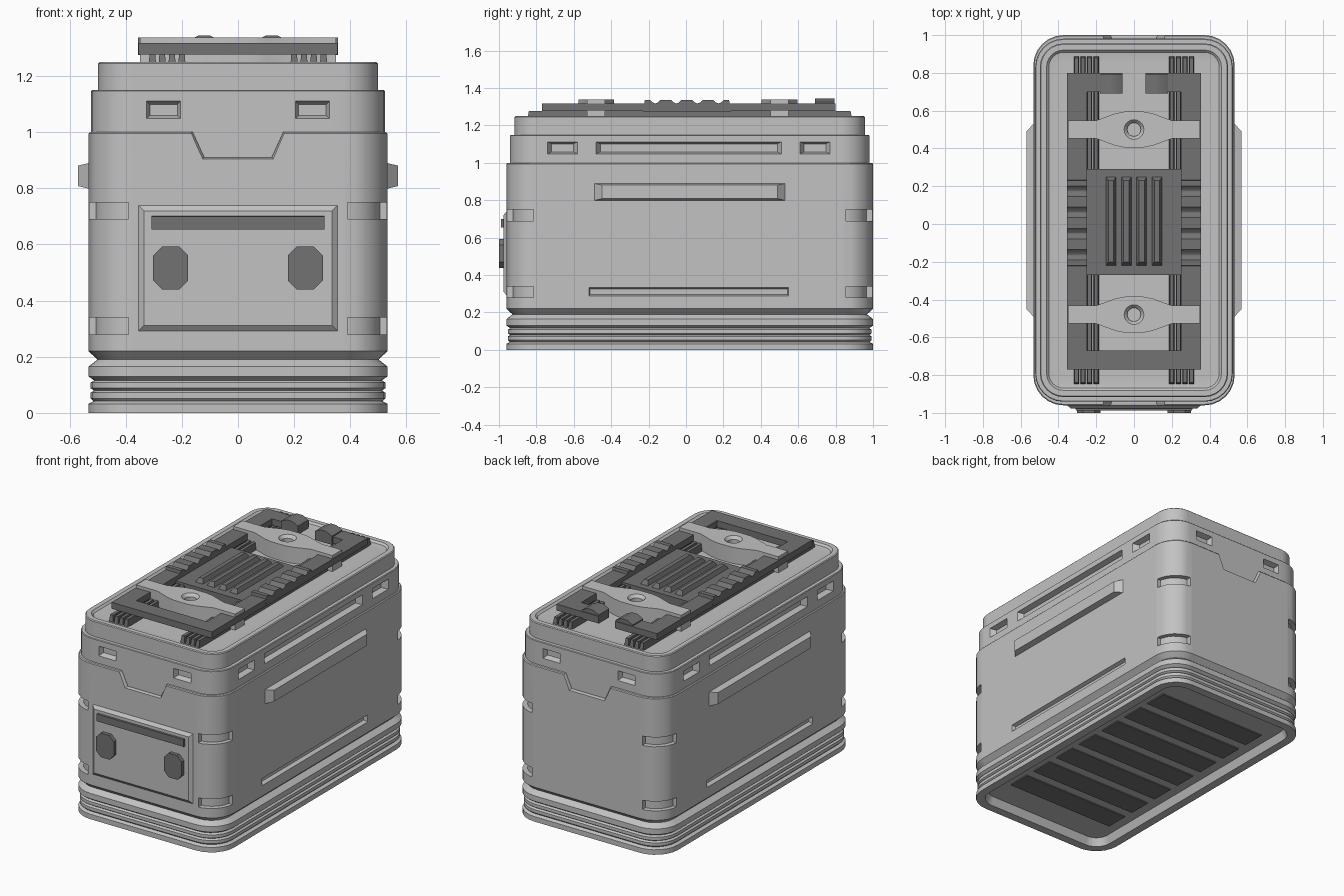
import bpy, bmesh, math

cube = bpy.data.objects.get("Cube")
if cube:
    bpy.data.objects.remove(cube, do_unlink=True)

HX, HY, CY, R = 0.533, 0.98, 0.02, 0.16
FRONT = CY - HY


def material(name, v):
    m = bpy.data.materials.new(name)
    m.use_nodes = True
    m.diffuse_color = (v, v, v, 1)
    m.node_tree.nodes["Principled BSDF"].inputs["Base Color"].default_value = (v, v, v, 1)
    return m


LIGHT = material("light grey", 0.54)
DARK = material("dark grey", 0.17)


def loft(bm, loops):
    """Skin a stack of matching closed loops and cap both ends."""
    rings = [[bm.verts.new(p) for p in loop] for loop in loops]
    n = len(rings[0])
    for a, b in zip(rings, rings[1:]):
        for i in range(n):
            j = (i + 1) % n
            bm.faces.new((a[i], a[j], b[j], b[i]))
    bm.faces.new(rings[0][::-1])
    bm.faces.new(rings[-1])


def finish(name, bm, mat, angle=30):
    bmesh.ops.recalc_face_normals(bm, faces=bm.faces[:])
    me = bpy.data.meshes.new(name)
    bm.to_mesh(me)
    bm.free()
    me.materials.append(mat)
    ob = bpy.data.objects.new(name, me)
    bpy.context.collection.objects.link(ob)
    if angle:
        smooth(ob, angle)
    return ob


def smooth(ob, angle=30):
    bpy.ops.object.select_all(action='DESELECT')
    ob.select_set(True)
    bpy.context.view_layer.objects.active = ob
    bpy.ops.object.shade_smooth_by_angle(angle=math.radians(angle))


def rounded(inset, z, extra=0.0, seg=6):
    """Rounded rectangle footprint of the case, shrunk by inset (and extra along y)."""
    r = max(R - inset, 0.03)
    cx, cy = HX - inset - r, HY - inset - extra - r
    pts = []
    for k, (sx, sy) in enumerate([(1, 1), (-1, 1), (-1, -1), (1, -1)]):
        for i in range(seg + 1):
            a = math.pi / 2 * (k + i / seg)
            pts.append((sx * cx + r * math.cos(a), CY + sy * cy + r * math.sin(a), z))
    return pts


def box(bm, x0, x1, y0, y1, z0, z1):
    loft(bm, [[(x0, y0, z), (x1, y0, z), (x1, y1, z), (x0, y1, z)] for z in (z0, z1)])


def side_taper(bm, s, xa, xb, y0, y1, z0, z1, ty, tz):
    """Block facing +-x that narrows by ty, tz from xa to xb."""
    loft(bm, [[(s * x, y0 + a, z0 + b), (s * x, y1 - a, z0 + b),
               (s * x, y1 - a, z1 - b), (s * x, y0 + a, z1 - b)]
              for x, a, b in ((xa, 0, 0), (xb, ty, tz))])


def end_taper(bm, ya, yb, x0, x1, z0, z1, t):
    """Block facing +-y that narrows by t from ya to yb."""
    loft(bm, [[(x0 + a, y, z0 + a), (x1 - a, y, z0 + a),
               (x1 - a, y, z1 - a), (x0 + a, y, z1 - a)] for y, a in ((ya, 0), (yb, t))])


def prism(bm, pts, z0, z1):
    loft(bm, [[(x, y, z) for x, y in pts] for z in (z0, z1)])


def cut(ob, bm):
    cutter = finish("cutter", bm, LIGHT, 0)
    mod = ob.modifiers.new("cut", 'BOOLEAN')
    mod.operation, mod.solver, mod.object = 'DIFFERENCE', 'EXACT', cutter
    bpy.context.view_layer.objects.active = ob
    bpy.ops.object.modifier_apply(modifier=mod.name)
    bpy.data.objects.remove(cutter, do_unlink=True)
    smooth(ob)
    weighted = ob.modifiers.new("even_shading", 'WEIGHTED_NORMAL')
    weighted.keep_sharp = True
    weighted.weight = 100


# Lower shell with ribbed base and hollow underside
profile = [(0.075, 0.05), (0.055, 0), (0, 0), (0, 0.032), (0.018, 0.042), (0.008, 0.052),
           (0.008, 0.072), (0.02, 0.08), (0.008, 0.088), (0.008, 0.108), (0.02, 0.116),
           (0, 0.13), (0, 0.165), (0.032, 0.19), (0, 0.22), (0, 0.995), (0.005, 1.0)]
bm = bmesh.new()
loft(bm, [rounded(i, z) for i, z in profile])
lower = finish("lower_shell", bm, LIGHT)

# Cuts in the lower shell: corner pockets, end notches, long side grooves
bm = bmesh.new()
for sx in (-1, 1):
    for z in (0.28, 0.69):
        for sy in (-1, 1):
            xs = sorted((sx * 0.39, sx * 0.7))
            ys = sorted((CY + sy * 0.835, CY + sy * 1.2))
            box(bm, *xs, *ys, z, z + 0.06)
    side_taper(bm, sx, 0.54, 0.50, -0.52, 0.55, 0.285, 0.335, 0.01, 0.014)
for s in (-1, 1):
    loft(bm, [[(-0.175 - t, y, 1.03), (-0.12 - t, y, 0.91 - t), (0.12 + t, y, 0.91 - t), (0.175 + t, y, 1.03)]
              for y, t in ((CY + s * (HY - 0.1), 0), (CY + s * (HY - 0.012), 0), (CY + s * (HY + 0.01), 0.01))])
cut(lower, bm)

# Upper shell, running down inside the lower one, with a shallow recessed top
bm = bmesh.new()
loft(bm, [rounded(i, z, 0.009) for i, z in [
    (0.024, 0.25), (0.024, 0.85), (0.010, 0.86), (0.010, 1.146), (0.014, 1.15), (0.035, 1.15),
    (0.035, 1.245), (0.040, 1.25), (0.07, 1.25), (0.082, 1.238), (0.13, 1.232)]])
upper = finish("upper_shell", bm, LIGHT)
bm = bmesh.new()
for s in (-1, 1):
    for y0, y1 in ((-0.75, -0.57), (-0.49, 0.52), (0.60, 0.78)):
        side_taper(bm, s, HX + 0.005, HX - 0.045, y0, y1, 1.044, 1.116, 0.032, 0.014)
    for e in (-1, 1):
        xs = sorted((s * 0.198, s * 0.332))
        end_taper(bm, CY + e * HY, CY + e * (HY - 0.052), *xs, 1.042, 1.117, 0.018)
cut(upper, bm)

# Long side bumpers
for s, side in ((1, "left"), (-1, "right")):
    bm = bmesh.new()
    side_taper(bm, s, HX - 0.01, 0.57, -0.5, 0.54, 0.797, 0.892, 0.05, 0.011)
    finish(side + "_bumper", bm, LIGHT)

# Front panel, slot and octagonal knobs
bm = bmesh.new()
end_taper(bm, FRONT + 0.002, FRONT - 0.016, -0.357, 0.357, 0.29, 0.742, 0.022)
finish("front_panel", bm, LIGHT)
bm = bmesh.new()
end_taper(bm, FRONT, FRONT - 0.028, -0.31, 0.31, 0.652, 0.702, 0.002)
finish("front_strip", bm, DARK)
for s, side in ((1, "left"), (-1, "right")):
    w, h, c = 0.062, 0.077, 0.032
    octagon = [(w, h - c), (w - c, h), (c - w, h), (-w, h - c),
               (-w, c - h), (c - w, -h), (w - c, -h), (w, c - h)]
    bm = bmesh.new()
    loft(bm, [[(s * 0.24 + x, y, 0.516 + z) for x, z in octagon] for y in (FRONT, -1.0)])
    finish(side + "_front_knob", bm, DARK)

# Underside slats
for i in range(7):
    y = CY + (i - 3) * 0.215
    bm = bmesh.new()
    box(bm, -0.39, 0.39, y - 0.075, y + 0.075, 0.043, 0.06)
    finish("underside_slat", bm, DARK)

# Ribbed rails along the top
bm = bmesh.new()
for s in (-1, 1):
    for i in range(4):
        x = s * (0.2 + i * 0.035)
        loft(bm, [[(x - w, y0, z), (x + w, y0, z), (x + w, y1, z), (x - w, y1, z)]
                  for z, w, y0, y1 in ((1.22, 0.015, -0.85, 0.89), (1.278, 0.01, -0.84, 0.88))])
finish("top_rails", bm, DARK)

# Top frame: one outline, open in the middle of the back
right_half = [(0, -0.77), (0.355, -0.77), (0.355, 0.80), (0.06, 0.80),
              (0.06, 0.70), (0.25, 0.70), (0.25, -0.67), (0, -0.67)]
for s, side in ((1, "left"), (-1, "right")):
    bm = bmesh.new()
    prism(bm, [(s * x, y) for x, y in right_half], 1.277, 1.318)
    finish(side + "_top_frame", bm, DARK)

    # Latch block at the open end
    bm = bmesh.new()
    loft(bm, [[(s * x, y, z) for x, z in ((0.06, 1.27), (0.06, 1.325), (0.10, 1.345),
                                          (0.14, 1.345), (0.18, 1.325), (0.18, 1.27))]
              for y in (0.69, 0.795)])
    finish(side + "_latch", bm, DARK)

    # Scalloped grip
    wave = [(-0.22 + 0.45 * i / 32, 1.337 - 0.02 * max(0, -math.cos(math.pi * i / 4))) for i in range(33)]
    wave = [(-0.23, 1.275)] + wave + [(0.24, 1.275)]
    bm = bmesh.new()
    loft(bm, [[(s * x, y, z) for y, z in wave] for x in (0.25, 0.356)])
    finish(side + "_grip", bm, DARK)

# Centre plate and its raised ribs
bm = bmesh.new()
box(bm, -0.252, 0.252, -0.27, 0.29, 1.22, 1.292)
finish("centre_plate", bm, DARK)
for i in range(4):
    x = (i - 1.5) * 0.081
    bm = bmesh.new()
    loft(bm, [[(x - w, -0.22 + d, z), (x + w, -0.22 + d, z), (x + w, 0.25 - d, z), (x - w, 0.25 - d, z)]
              for z, w, d in ((1.29, 0.027, 0), (1.318, 0.014, 0.02))])
    finish("centre_rib", bm, DARK)

# Cross clamps with a bolt socket
quarter = [(0.35, 0.048), (0.20, 0.048), (0.10, 0.085), (0.05, 0.095)]
shape = quarter + [(-x, y) for x, y in quarter[::-1]]
shape += [(-x, -y) for x, y in shape]
for name, cy in (("front", -0.48), ("back", 0.50)):
    bm = bmesh.new()
    prism(bm, [(x, cy + y) for x, y in shape], 1.235, 1.338)
    clamp = finish(name + "_clamp", bm, LIGHT)
    circle = [(math.cos(math.tau * i / 20), math.sin(math.tau * i / 20)) for i in range(20)]
    bm = bmesh.new()
    loft(bm, [[(r * x, cy + r * y, z) for x, y in circle]
              for r, z in ((0.036, 1.29), (0.036, 1.32), (0.056, 1.342))])
    cut(clamp, bm)
